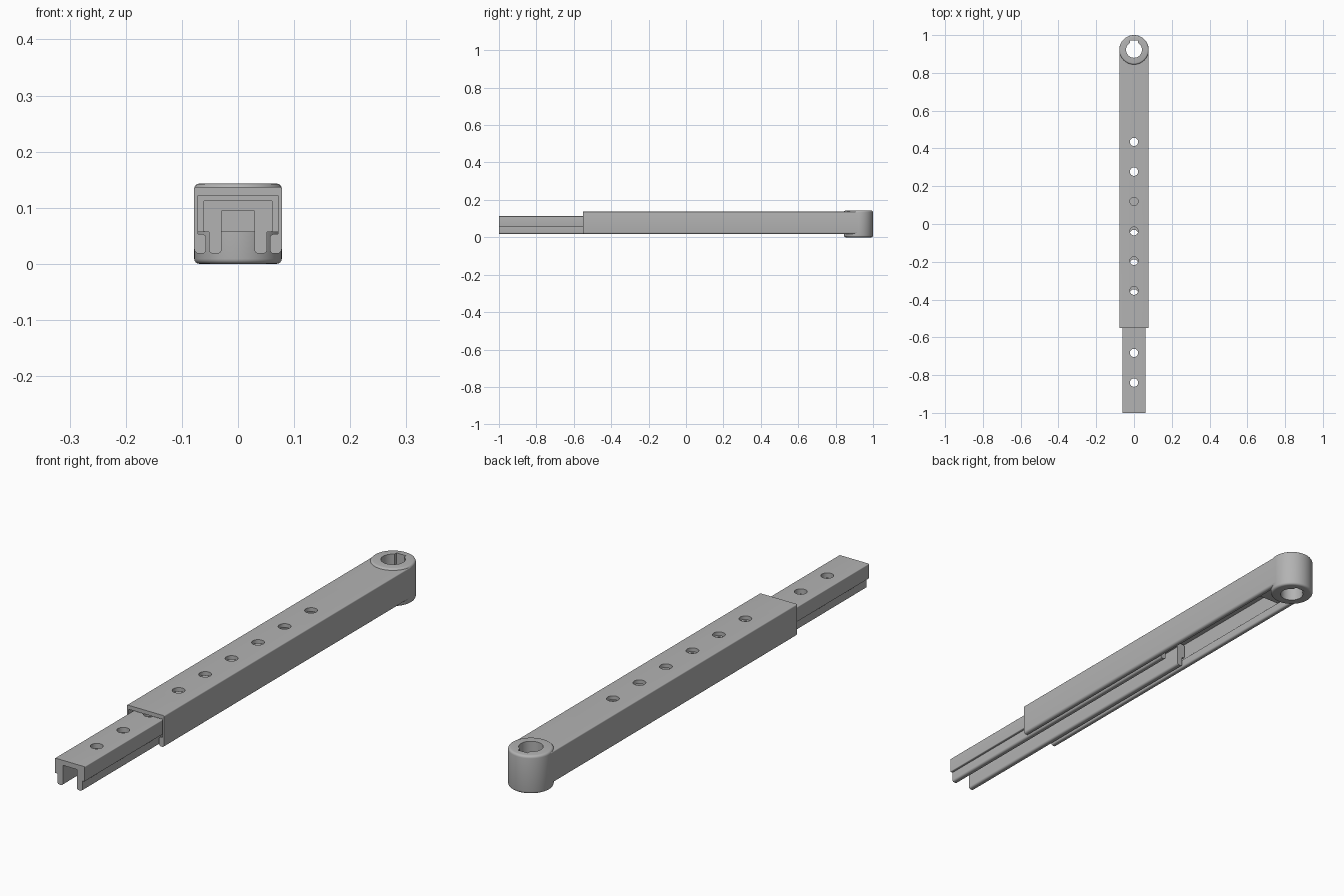
import bpy, bmesh, math
from mathutils import Vector

old = bpy.data.objects.get("Cube")
if old:
    bpy.data.objects.remove(old, do_unlink=True)

grey = bpy.data.materials.new("plain grey")
grey.use_nodes = True
colour = (0.45, 0.45, 0.45, 1)
grey.diffuse_color = colour
grey.node_tree.nodes["Principled BSDF"].inputs["Base Color"].default_value = colour

HUB_Y, HUB_R, PITCH = 0.922, 0.078, 0.1575


def make(name, bm):
    bmesh.ops.recalc_face_normals(bm, faces=bm.faces)
    mesh = bpy.data.meshes.new(name)
    bm.to_mesh(mesh)
    bm.free()
    mesh.materials.append(grey)
    obj = bpy.data.objects.new(name, mesh)
    bpy.context.collection.objects.link(obj)
    return obj


def rounded(points, steps=5):
    """Replace each (x, z, radius) corner by a fillet."""
    out = []
    for i, (x, z, r) in enumerate(points):
        p = Vector((x, z))
        if not r:
            out.append(p)
            continue
        a = p + (Vector(points[i - 1][:2]) - p).normalized() * r
        b = p + (Vector(points[i + 1][:2]) - p).normalized() * r
        centre = a + b - p
        for k in range(steps + 1):
            t = k / steps * math.pi / 2
            out.append(centre + (a - centre) * math.cos(t) + (b - centre) * math.sin(t))
    return out


def channel(name, half, y0, y1):
    """Mirror a half profile across x = 0 and extrude it along y."""
    right = rounded(half)
    loop = right + [Vector((-p.x, p.y)) for p in reversed(right) if p.x > 1e-6]
    bm = bmesh.new()
    face = bm.faces.new([bm.verts.new((p.x, y0, p.y)) for p in loop])
    side = bmesh.ops.extrude_face_region(bm, geom=[face])["geom"]
    bmesh.ops.translate(bm, vec=(0, y1 - y0, 0),
                        verts=[v for v in side if isinstance(v, bmesh.types.BMVert)])
    return make(name, bm)


def cylinder(name, y, r, z0, z1, bevel=0, sides=32):
    bm = bmesh.new()
    bmesh.ops.create_cone(bm, cap_ends=True, segments=sides, radius1=r, radius2=r, depth=z1 - z0)
    bmesh.ops.translate(bm, verts=bm.verts, vec=(0, y, (z0 + z1) / 2))
    if bevel:
        rims = [e for e in bm.edges if abs(e.verts[0].co.z - e.verts[1].co.z) < 1e-5]
        bmesh.ops.bevel(bm, geom=rims, offset=bevel, segments=4, profile=0.5, affect='EDGES')
    return make(name, bm)


def box(name, x, y0, y1, z0, z1):
    bm = bmesh.new()
    bmesh.ops.create_cube(bm, size=1)
    for v in bm.verts:
        v.co = (v.co.x * 2 * x, y0 + (v.co.y + 0.5) * (y1 - y0), z0 + (v.co.z + 0.5) * (z1 - z0))
    return make(name, bm)


def cut(target, cutters):
    for c in cutters:
        mod = target.modifiers.new("cut", 'BOOLEAN')
        mod.operation, mod.solver, mod.object = 'DIFFERENCE', 'EXACT', c
        c.hide_render = True
        c.hide_viewport = True
        c.display_type = 'WIRE'


# Outer sleeve with inward lips, and inner sliding bar with narrower legs
sleeve = channel("outer_sleeve", [
    (0, 0.137, 0), (0.078, 0.137, 0.004), (0.078, 0.018, 0.009), (0.057, 0.018, 0.007),
    (0.057, 0.053, 0.007), (0.071, 0.053, 0), (0.071, 0.122, 0), (0, 0.122, 0)], -0.55, HUB_Y)
slider = channel("inner_slider", [
    (0, 0.113, 0), (0.062, 0.113, 0.003), (0.062, 0.057, 0.003), (0.052, 0.057, 0),
    (0.052, 0.018, 0.008), (0.029, 0.018, 0.008), (0.029, 0.094, 0), (0, 0.094, 0)], -1, 0.22)

# Stop block closing the sleeve, and pivot hub at its end
stop = box("sleeve_stop", 0.0715, 0.76, 0.87, 0.057, 0.1225)
hub = cylinder("pivot_hub", HUB_Y, HUB_R, 0, 0.143, 0.009, 64)

# Keyed bore through the hub
bore = cylinder("bore_cutter", HUB_Y, 0.042, -0.1, 0.3, 0, 48)
key = box("keyway_cutter", 0.02, HUB_Y, 0.971, -0.11, 0.31)
cut(hub, [bore, key])
cut(sleeve, [bore, key])

# Rows of adjustment holes
for target, start in ((sleeve, -0.353), (slider, -0.84)):
    cut(target, [cylinder(f"{target.name}_hole_cutter_{i + 1}", start + i * PITCH, 0.022, 0.07, 0.2)
                 for i in range(6)])

for obj in (sleeve, slider, hub):
    bpy.ops.object.select_all(action='DESELECT')
    obj.select_set(True)
    bpy.context.view_layer.objects.active = obj
    for mod in list(obj.modifiers):
        bpy.ops.object.modifier_apply(modifier=mod.name)
    bpy.ops.object.shade_smooth_by_angle(angle=math.radians(30))

# The cutters are no longer needed once applied
for obj in list(bpy.data.objects):
    if "cutter" in obj.name:
        bpy.data.objects.remove(obj, do_unlink=True)
